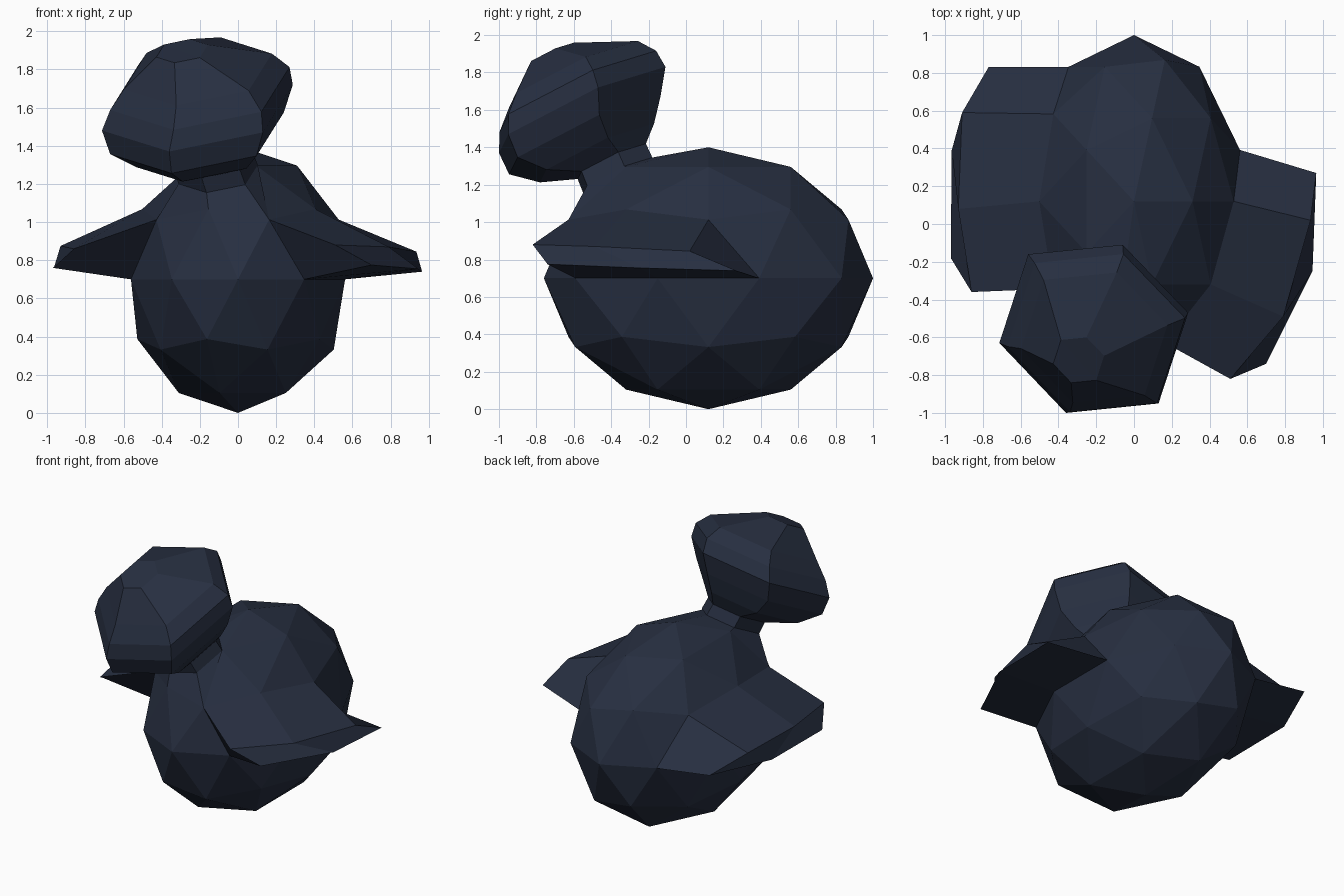
import bpy, bmesh
from mathutils import Vector

if "Cube" in bpy.data.objects:
    bpy.data.objects.remove(bpy.data.objects["Cube"])

bm = bmesh.new()

# Egg-shaped low-poly body
bmesh.ops.create_icosphere(bm, subdivisions=2, radius=1)
for v in bm.verts:
    v.co = Vector((v.co.x * 0.59, v.co.y * 0.88 + 0.12, v.co.z * 0.70 + 0.70))
body_verts = list(bm.verts)


def open_ring(points):
    """Body vertices nearest the points, in order."""
    return [min(body_verts, key=lambda v: (v.co - Vector(p)).length) for p in points]


def clear_inside(ring):
    faces = [f for f in bm.faces if all(v in ring for v in f.verts)]
    bmesh.ops.delete(bm, geom=faces, context='FACES')


def grow(ring, targets):
    """Bridge a ring to a new ring at the target positions."""
    new = [bm.verts.new(t) for t in targets]
    n = len(ring)
    for i in range(n):
        j = (i + 1) % n
        bm.faces.new((ring[i], ring[j], new[j], new[i]))
    return new


def cap(r):
    bm.faces.new((r[0], r[1], r[2], r[5]))
    bm.faces.new((r[5], r[2], r[3], r[4]))


# Rings on the body: back, three along the top edge, two along the bottom edge
left_ring = open_ring([(-.35, .83, .70), (-.43, .58, 1.01), (-.50, .12, 1.07),
                       (-.43, -.34, 1.01), (-.56, -.15, .70), (-.56, .39, .70)])
right_ring = open_ring([(.56, .39, .70), (.53, .12, 1.01), (.41, -.32, 1.07),
                        (.16, -.63, 1.01), (.35, -.59, .70), (.56, -.15, .70)])
neck_ring = open_ring([(0, .12, 1.40), (.10, -.32, 1.30), (.16, -.63, 1.01),
                       (-.16, -.59, 1.07), (-.43, -.34, 1.01), (-.25, -.15, 1.30)])
for ring in (left_ring, right_ring, neck_ring):
    clear_inside(ring)

# Wings
cap(grow(left_ring, [(-.77, .83, .76), (-.91, .59, .87), (-.93, .08, .875),
                     (-.86, -.36, .86), (-.97, -.18, .76), (-.965, .39, .76)]))
cap(grow(right_ring, [(.965, .27, .74), (.935, .02, .845), (.79, -.49, .87),
                      (.51, -.82, .88), (.70, -.74, .775), (.945, -.25, .755)]))

# Neck and head: tilted hexagon scaled along a leaning path
hexagon = [Vector(p) for p in ((.153, .443, .23), (.50, .083, .12), (.343, -.397, -.13),
                               (-.147, -.447, -.23), (-.50, -.077, -.12), (-.347, .393, .125))]
path = [(-.104, -.364, 1.25, .415), (-.13, -.396, 1.325, .41), (-.19, -.474, 1.37, .685),
        (-.215, -.539, 1.465, .91), (-.213, -.553, 1.60, 1.0), (-.20, -.576, 1.70, .94),
        (-.21, -.60, 1.79, .775), (-.293, -.72, 1.897, .27)]
ring = neck_ring
for x, y, z, s in path:
    ring = grow(ring, [Vector((x, y, z)) + h * s for h in hexagon])
cap(ring)

bmesh.ops.recalc_face_normals(bm, faces=bm.faces)
mesh = bpy.data.meshes.new("bird")
bm.to_mesh(mesh)
bm.free()
bird = bpy.data.objects.new("bird", mesh)
bpy.context.collection.objects.link(bird)

# Dark navy colour
mat = bpy.data.materials.new("navy")
mat.diffuse_color = (0.02, 0.028, 0.052, 1)
mat.use_nodes = True
mat.node_tree.nodes["Principled BSDF"].inputs["Base Color"].default_value = mat.diffuse_color
mesh.materials.append(mat)
